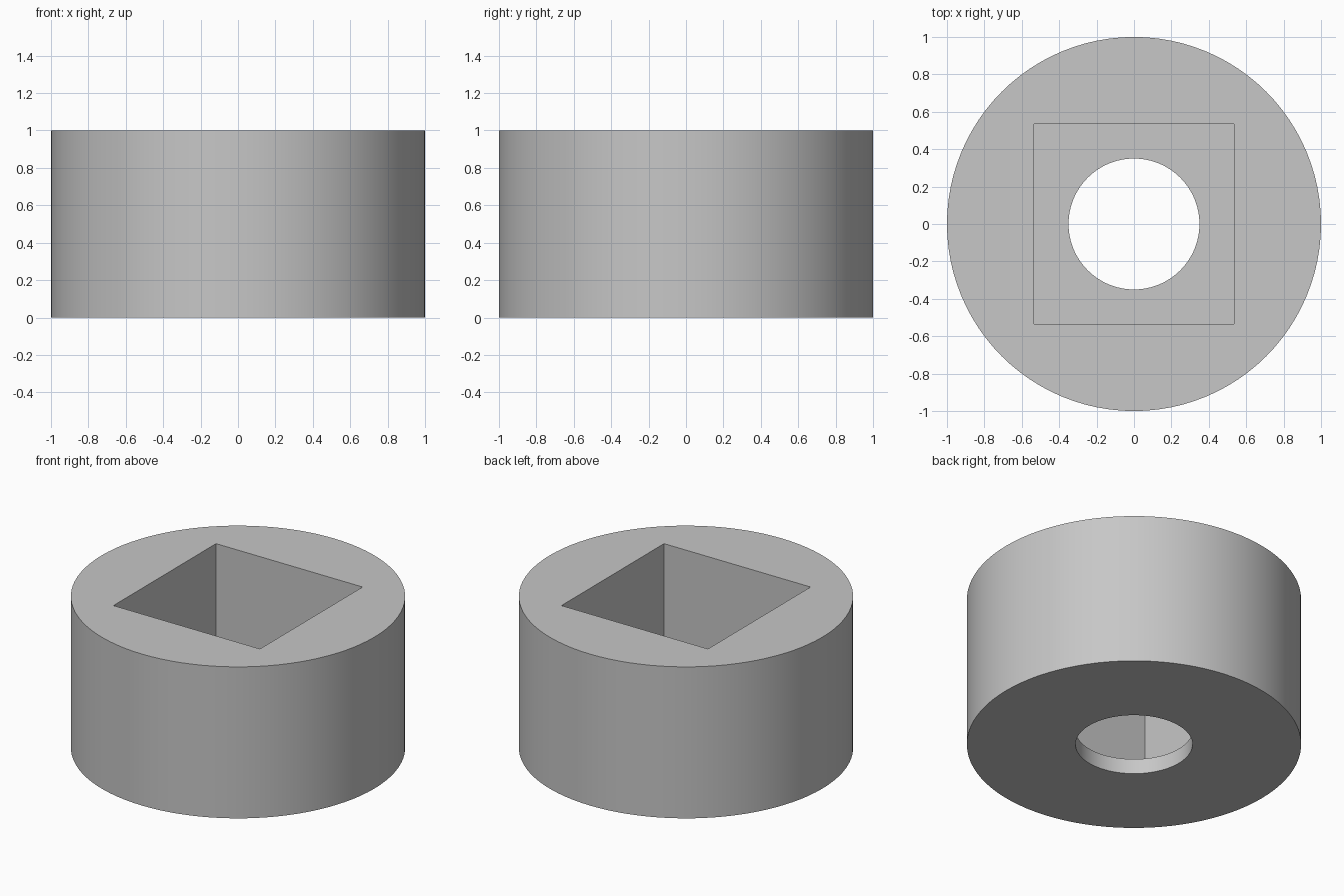
import bpy
import math

# Remove the default cube
default = bpy.data.objects.get("Cube")
if default:
    bpy.data.objects.remove(default, do_unlink=True)

HEIGHT = 1.0
RADIUS = 1.0
FLOOR = 0.10         # thickness left under the square pocket
POCKET = 1.07        # side of the square pocket
HOLE_RADIUS = 0.35
SEGMENTS = 96


def cylinder(name, radius, bottom, top):
    bpy.ops.mesh.primitive_cylinder_add(
        vertices=SEGMENTS, radius=radius, depth=top - bottom,
        location=(0, 0, (bottom + top) / 2))
    obj = bpy.context.object
    obj.name = name
    return obj


def box(name, side, bottom, top):
    bpy.ops.mesh.primitive_cube_add(size=1, location=(0, 0, (bottom + top) / 2))
    obj = bpy.context.object
    obj.name = name
    obj.scale = (side, side, top - bottom)
    bpy.ops.object.transform_apply(location=False, rotation=False, scale=True)
    return obj


def cut(target, cutter):
    cutter.hide_render = True
    bpy.context.view_layer.objects.active = target
    mod = target.modifiers.new(cutter.name, 'BOOLEAN')
    mod.operation = 'DIFFERENCE'
    mod.solver = 'EXACT'
    mod.object = cutter
    bpy.ops.object.modifier_apply(modifier=mod.name)
    bpy.data.objects.remove(cutter, do_unlink=True)


# Round body with a square pocket from above and a round hole through the floor
body = cylinder("round_body", RADIUS, 0, HEIGHT)
cut(body, box("square_pocket", POCKET, FLOOR, HEIGHT + 0.2))
cut(body, cylinder("round_hole", HOLE_RADIUS, -0.2, FLOOR + 0.2))

# Plain grey finish
grey = bpy.data.materials.new("light_grey")
grey.use_nodes = True
colour = (0.57, 0.57, 0.57, 1)
grey.diffuse_color = colour
grey.node_tree.nodes["Principled BSDF"].inputs["Base Color"].default_value = colour
body.data.materials.clear()
body.data.materials.append(grey)

# Smooth round walls, sharp rims and corners
bpy.ops.object.select_all(action='DESELECT')
body.select_set(True)
bpy.context.view_layer.objects.active = body
bpy.ops.object.shade_smooth_by_angle(angle=math.radians(30))
